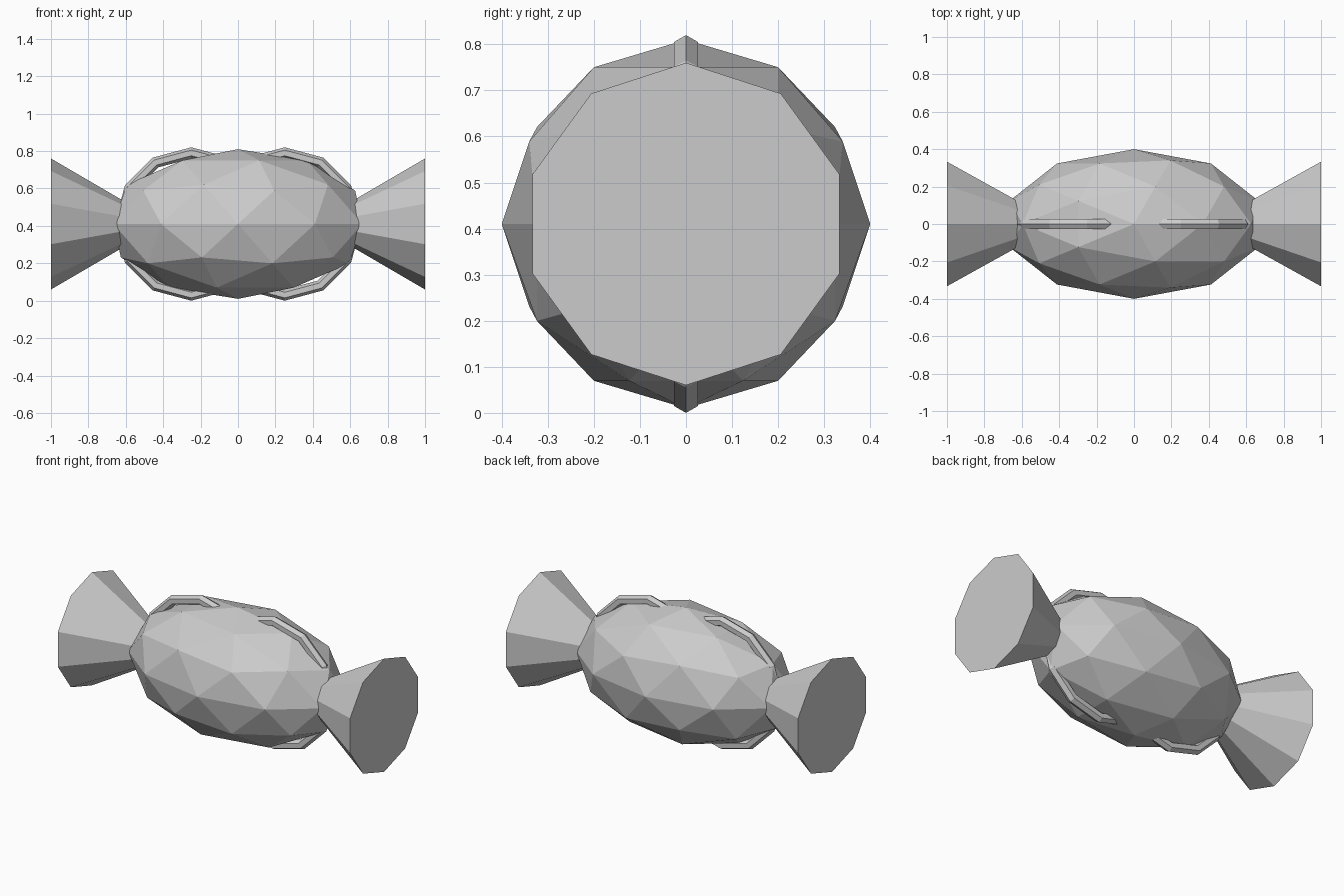
import bpy
from math import pi, cos, sin
from mathutils import Matrix
import bmesh

cube = bpy.data.objects.get("Cube")
if cube:
    bpy.data.objects.remove(cube, do_unlink=True)

CENTRE_Z = 0.41

grey = bpy.data.materials.new("wrapper_grey")
grey.use_nodes = True
colour = (0.6, 0.6, 0.6, 1)
grey.diffuse_color = colour
grey.node_tree.nodes["Principled BSDF"].inputs["Base Color"].default_value = colour


def finish(name, bm):
    bmesh.ops.recalc_face_normals(bm, faces=bm.faces)
    mesh = bpy.data.meshes.new(name)
    bm.to_mesh(mesh)
    bm.free()
    mesh.materials.append(grey)
    obj = bpy.data.objects.new(name, mesh)
    obj.location.z = CENTRE_Z
    bpy.context.collection.objects.link(obj)


# Faceted sweet in the middle
bm = bmesh.new()
bmesh.ops.create_icosphere(bm, subdivisions=2, radius=1)
bmesh.ops.scale(bm, vec=(0.7, 0.4, 0.4), verts=bm.verts)
finish("sweet_body", bm)


# Flared wrapper end, a ten-sided cone whose tip is buried in the body
def wrapper_end(name, side):
    bm = bmesh.new()
    turn = Matrix.Rotation(-side * pi / 2, 4, 'Y') @ Matrix.Rotation(pi / 2, 4, 'Z')
    bmesh.ops.create_cone(bm, cap_ends=True, segments=10, radius1=0.35,
                          radius2=0, depth=0.6,
                          matrix=Matrix.Translation((side * 0.7, 0, 0)) @ turn)
    bmesh.ops.remove_doubles(bm, verts=bm.verts, dist=0.0001)
    finish(name, bm)


# Upright twelve-sided ring with a hexagonal section
def seam_ring(name, side, major=0.38, minor=0.03, segs=12, sides=6):
    bm = bmesh.new()
    loops = []
    for i in range(segs):
        a = 2 * pi * i / segs
        loop = []
        for j in range(sides):
            b = 2 * pi * j / sides
            r = major + minor * cos(b)
            loop.append(bm.verts.new((side * 0.25 + r * cos(a), minor * sin(b), r * sin(a))))
        loops.append(loop)
    for i in range(segs):
        here, after = loops[i], loops[(i + 1) % segs]
        for j in range(sides):
            k = (j + 1) % sides
            bm.faces.new((here[j], here[k], after[k], after[j]))
    finish(name, bm)


for label, side in (("left", 1), ("right", -1)):
    wrapper_end(label + "_wrapper_end", side)
    seam_ring(label + "_seam_ring", side)
